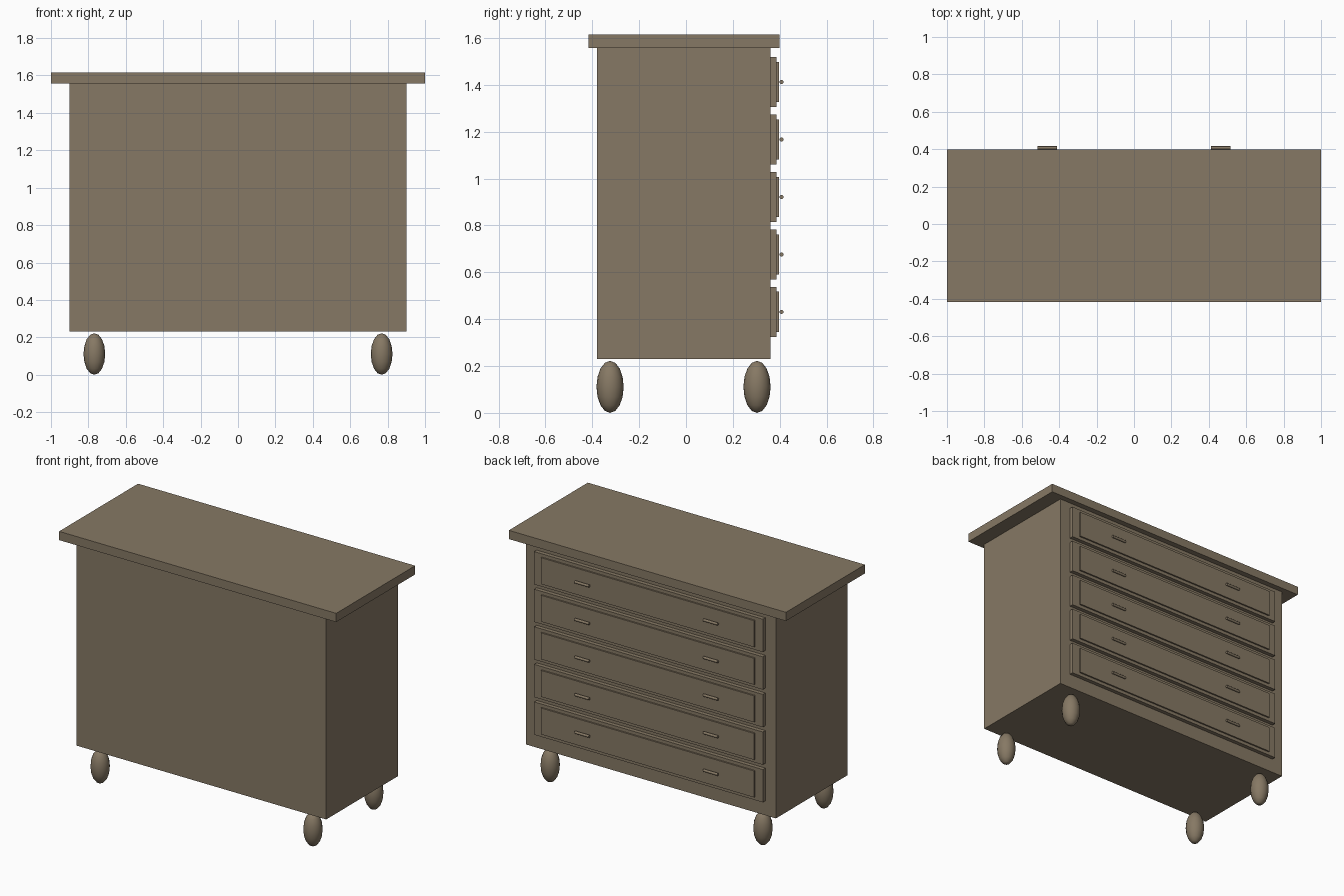
import bpy

if "Cube" in bpy.data.objects:
    bpy.data.objects.remove(bpy.data.objects["Cube"])

wood = bpy.data.materials.new("brown wood")
wood.diffuse_color = (0.24, 0.19, 0.128, 1)
wood.use_nodes = True
wood.node_tree.nodes["Principled BSDF"].inputs["Base Color"].default_value = wood.diffuse_color


def finish(name):
    ob = bpy.context.object
    ob.name = name
    ob.data.materials.append(wood)
    return ob


def box(name, x0, x1, y0, y1, z0, z1):
    bpy.ops.mesh.primitive_cube_add(
        size=1, location=((x0 + x1) / 2, (y0 + y1) / 2, (z0 + z1) / 2))
    bpy.context.object.scale = (x1 - x0, y1 - y0, z1 - z0)
    bpy.ops.object.transform_apply(location=False, rotation=False, scale=True)
    return finish(name)


# Cabinet body and overhanging top
box("cabinet_body", -0.902, 0.902, -0.379, 0.361, 0.23, 1.558)
box("top_slab", -1, 1, -0.416, 0.398, 1.558, 1.615)

# Five drawers on the +y side, each with a raised panel and two bar handles
for i in range(5):
    z = 0.431 + i * 0.2452
    box(f"drawer_{i + 1}", -0.825, 0.825, 0.355, 0.387, z - 0.107, z + 0.107)
    box(f"drawer_panel_{i + 1}", -0.77, 0.77, 0.38, 0.397, z - 0.086, z + 0.086)
    for side, x in (("left", -0.464), ("right", 0.464)):
        bpy.ops.mesh.primitive_cylinder_add(
            vertices=16, radius=0.0085, depth=0.104,
            location=(x, 0.4075, z), rotation=(0, 1.570796, 0))
        finish(f"handle_{side}_{i + 1}")
        bpy.ops.object.shade_smooth_by_angle()

# Egg-shaped feet
for x in (-0.768, 0.768):
    for y in (-0.324, 0.303):
        bpy.ops.mesh.primitive_uv_sphere_add(
            segments=16, ring_count=8, radius=1, location=(x, y, 0.111))
        bpy.context.object.scale = (0.058, 0.058, 0.111)
        bpy.ops.object.transform_apply(location=False, rotation=False, scale=True)
        finish("foot")
        bpy.ops.object.shade_smooth()
